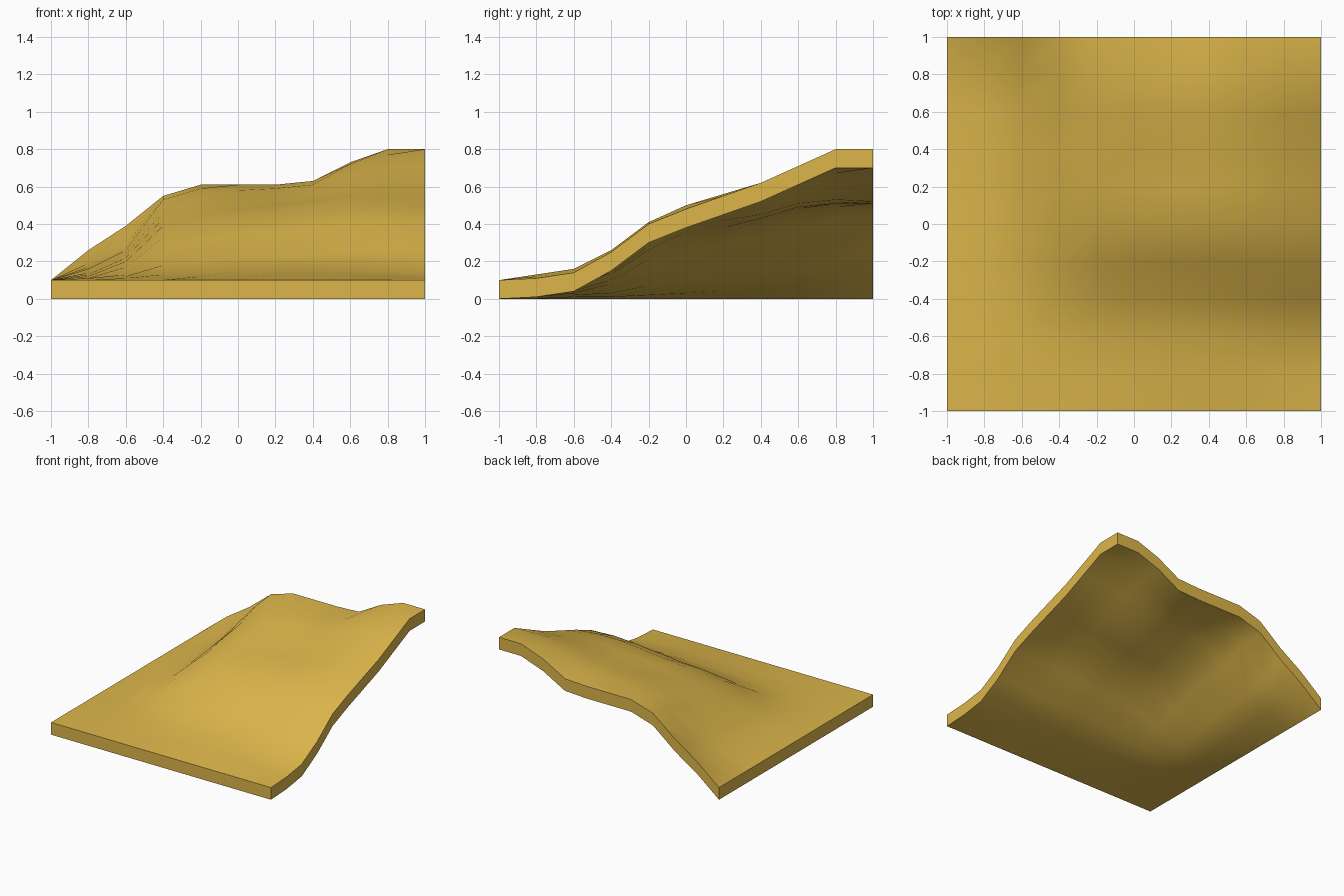
import bpy, bmesh, math

if "Cube" in bpy.data.objects:
    bpy.data.objects.remove(bpy.data.objects["Cube"])

STEP, THICK = 0.2, 0.1

# Height profiles in hundredths, one row per y from -0.8 to 1, along x = -0.8 .. 1
# (the front and left edges stay level at 0.1)
PROFILES = [
    (10, 11, 11, 12, 12, 13, 13, 13, 12, 11),
    (11, 12, 13, 14, 15, 16, 16, 16, 15, 14),
    (11, 13, 18, 20, 22, 23, 24, 25, 26, 25),
    (12, 17, 26, 31, 35, 36, 38, 40, 41, 40),
    (13, 20, 33, 40, 44, 46, 48, 50, 50, 48),
    (14, 22, 39, 45, 48, 50, 52, 55, 56, 55),
    (16, 24, 43, 50, 52, 53, 55, 60, 62, 62),
    (17, 26, 46, 55, 58, 59, 61, 67, 70, 71),
    (19, 29, 53, 59, 61, 61, 63, 72, 77, 80),
    (26, 39, 55, 61, 61, 61, 62, 73, 80, 80),
]


def height(i, j):
    return THICK if i == 0 or j == 0 else PROFILES[j - 1][i - 1] / 100


# Hillside sheet
bm = bmesh.new()
bmesh.ops.create_grid(bm, x_segments=10, y_segments=10, size=1)
for v in bm.verts:
    v.co.z = height(round((v.co.x + 1) / STEP), round((v.co.y + 1) / STEP))

# Give it vertical thickness: copy straight down and keep the flat rim walls
top_faces = bm.faces[:]
ext = bmesh.ops.extrude_face_region(bm, geom=top_faces, use_keep_orig=True)
for v in [g for g in ext["geom"] if isinstance(g, bmesh.types.BMVert)]:
    v.co.z -= THICK
bmesh.ops.recalc_face_normals(bm, faces=bm.faces)

mesh = bpy.data.meshes.new("terrain_slab")
bm.to_mesh(mesh)
bm.free()
terrain = bpy.data.objects.new("terrain_slab", mesh)
bpy.context.collection.objects.link(terrain)

# Sandy material
sand = bpy.data.materials.new("sand")
sand.diffuse_color = (0.72, 0.47, 0.07, 1)
sand.use_nodes = True
sand.node_tree.nodes["Principled BSDF"].inputs["Base Color"].default_value = sand.diffuse_color
mesh.materials.append(sand)

# Smooth slopes, crisp rim
bpy.context.view_layer.objects.active = terrain
terrain.select_set(True)
bpy.ops.object.shade_smooth_by_angle(angle=math.radians(40))
